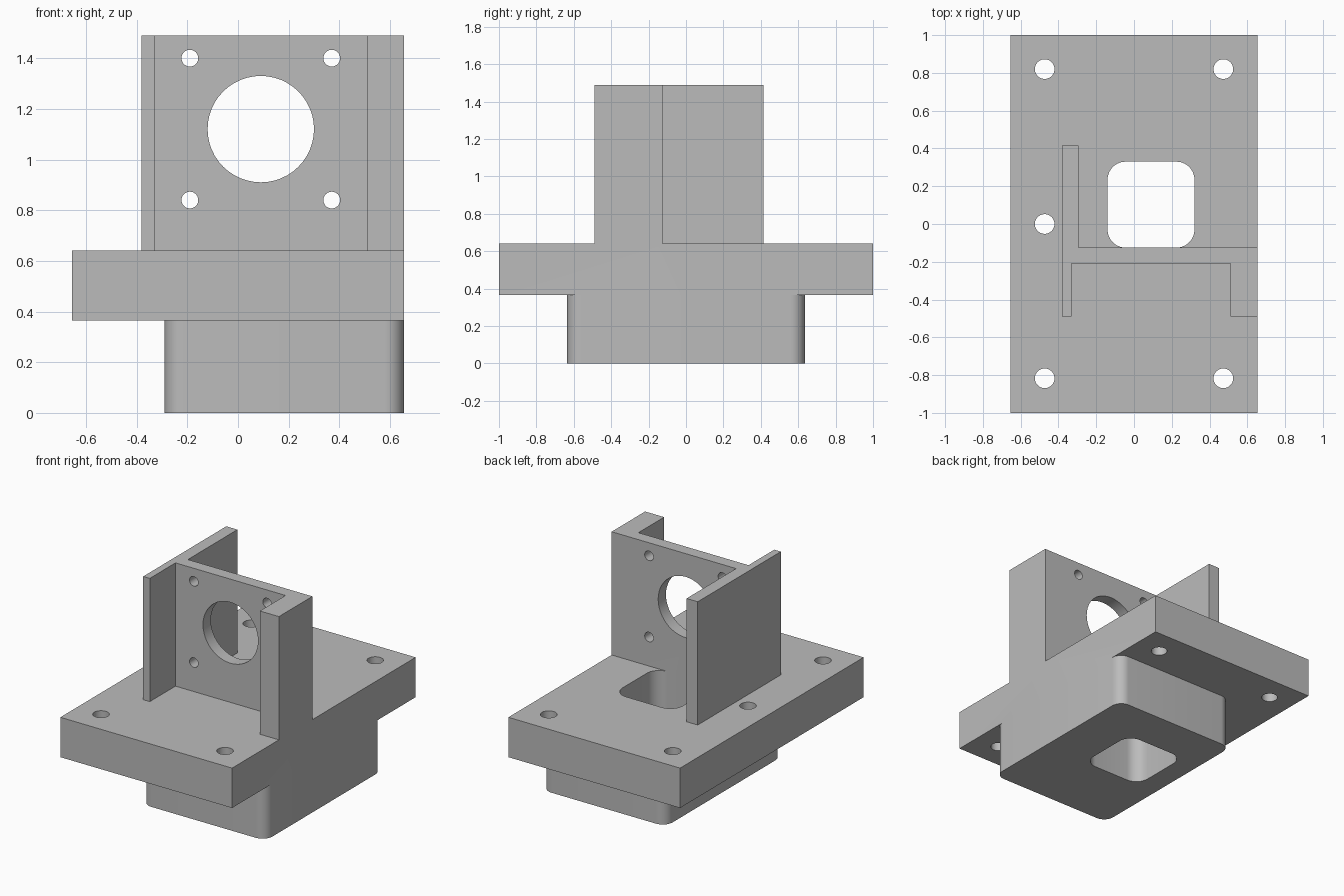
import bpy, bmesh, math

cube = bpy.data.objects.get("Cube")
if cube:
    bpy.data.objects.remove(cube, do_unlink=True)

grey = bpy.data.materials.new("plain_grey")
grey.use_nodes = True
colour = (0.5, 0.5, 0.5, 1)
grey.diffuse_color = colour
grey.node_tree.nodes["Principled BSDF"].inputs["Base Color"].default_value = colour


def prism(name, outline, z0, z1):
    """Extrude a flat outline from z0 up to z1."""
    bm = bmesh.new()
    base = bm.faces.new([bm.verts.new((x, y, z0)) for x, y in outline])
    top = bmesh.ops.extrude_face_region(bm, geom=[base])["geom"]
    verts = [v for v in top if isinstance(v, bmesh.types.BMVert)]
    bmesh.ops.translate(bm, verts=verts, vec=(0, 0, z1 - z0))
    bmesh.ops.recalc_face_normals(bm, faces=bm.faces)
    mesh = bpy.data.meshes.new(name)
    bm.to_mesh(mesh)
    bm.free()
    mesh.materials.append(grey)
    obj = bpy.data.objects.new(name, mesh)
    bpy.context.collection.objects.link(obj)
    return obj


def rounded(x0, x1, y0, y1, r, steps=10):
    """Rectangle outline with rounded corners."""
    corners = [(x1 - r, y1 - r), (x0 + r, y1 - r), (x0 + r, y0 + r), (x1 - r, y0 + r)]
    points = []
    for k, (cx, cy) in enumerate(corners):
        for i in range(steps + 1):
            a = math.pi / 2 * (k + i / steps)
            points.append((cx + r * math.cos(a), cy + r * math.sin(a)))
    return points


def circle(x, y, r, n=48):
    return [(x + r * math.cos(2 * math.pi * i / n), y + r * math.sin(2 * math.pi * i / n))
            for i in range(n)]


def combine(target, tool, operation):
    """Apply a boolean and discard the tool."""
    mod = target.modifiers.new("combine", "BOOLEAN")
    mod.operation, mod.solver, mod.object = operation, "EXACT", tool
    bpy.context.view_layer.objects.active = target
    bpy.ops.object.modifier_apply(modifier=mod.name)
    bpy.data.objects.remove(tool, do_unlink=True)


SIDE, UNDER, DECK, TOP = 0.655, 0.365, 0.64, 1.49

# Base plate, with the lower block and the upright flush on its left side
bracket = prism("mounting_bracket", [(-SIDE, -1), (SIDE, -1), (SIDE, 1), (-SIDE, 1)], UNDER, DECK)
block = prism("lower_block", rounded(-0.29, SIDE, -0.635, 0.635, 0.075), 0, UNDER)
upright = prism("upright", [
    (-0.38, -0.49), (-0.33, -0.49), (-0.33, -0.21), (0.51, -0.21), (0.51, -0.49),
    (SIDE, -0.49), (SIDE, -0.125), (-0.295, -0.125), (-0.295, 0.415), (-0.38, 0.415)], DECK, TOP)

# Bore and four screw holes through the upright web
web_holes = [(0.09, 1.12, 0.21)] + [(x, z, 0.033) for x in (-0.19, 0.37) for z in (0.84, 1.40)]
for x, z, r in web_holes:
    cutter = prism("web_cutter", circle(x, z, r), 0.1, 0.25)
    cutter.rotation_euler.x = math.pi / 2
    combine(upright, cutter, "DIFFERENCE")

for part in (block, upright):
    combine(bracket, part, "UNION")

# Rounded square shaft through plate and block
shaft = prism("shaft_cutter", rounded(-0.14, 0.32, -0.125, 0.33, 0.095), -0.1, DECK + 0.1)
combine(bracket, shaft, "DIFFERENCE")

# Bolt holes through the plate
for x, y in [(-0.473, 0.82), (0.473, 0.82), (-0.473, 0), (-0.473, -0.817), (0.473, -0.817)]:
    combine(bracket, prism("bolt_cutter", circle(x, y, 0.052), 0.3, 0.7), "DIFFERENCE")

# Merge flush faces and smooth only the rounded ones
bm = bmesh.new()
bm.from_mesh(bracket.data)
bmesh.ops.remove_doubles(bm, verts=bm.verts, dist=0.0001)
bmesh.ops.dissolve_limit(bm, angle_limit=0.01, verts=bm.verts, edges=bm.edges)
bm.to_mesh(bracket.data)
bm.free()
bpy.ops.object.select_all(action="DESELECT")
bracket.select_set(True)
bpy.context.view_layer.objects.active = bracket
bpy.ops.object.shade_smooth_by_angle(angle=math.radians(30))
